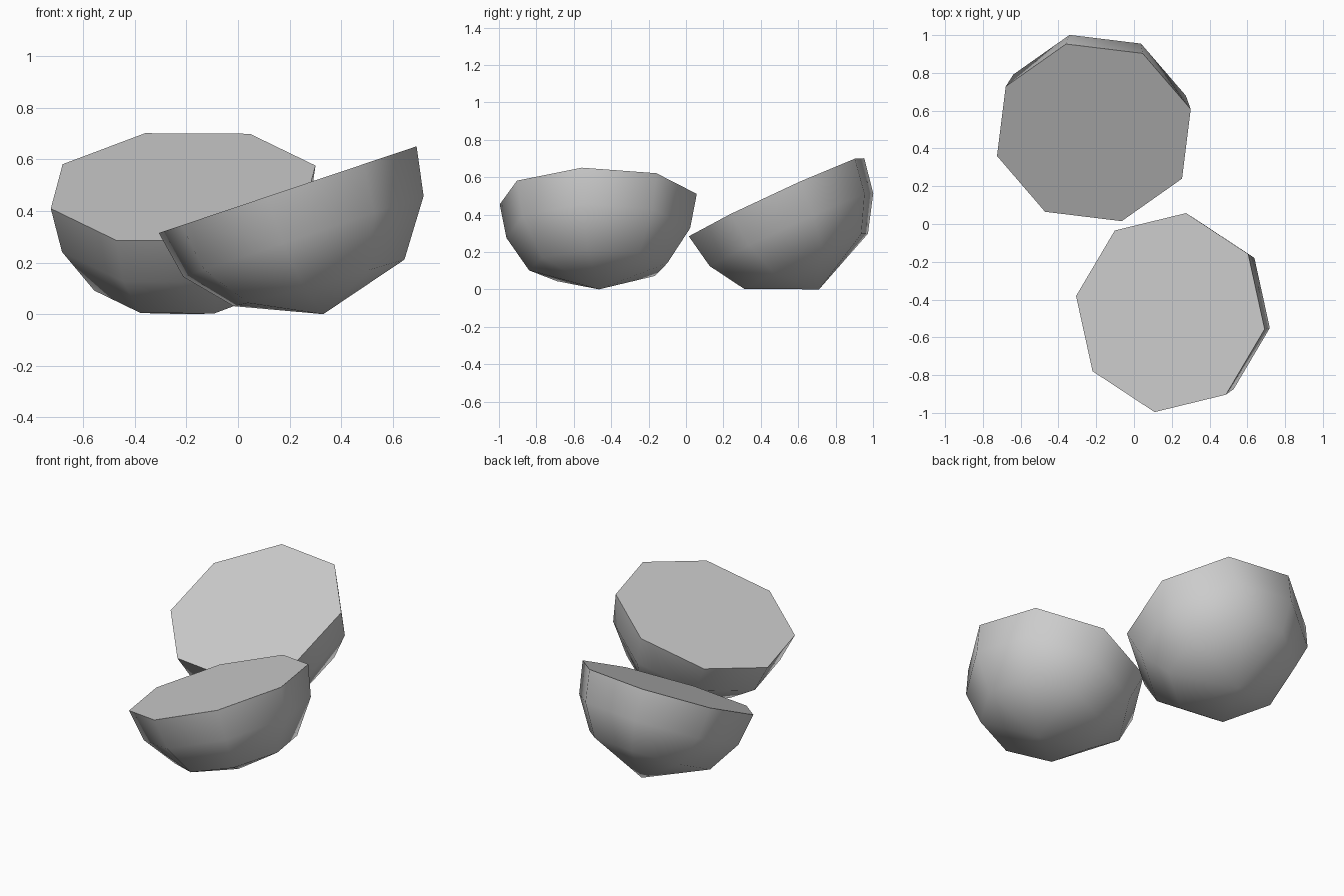
import bpy, bmesh, math
from mathutils import Matrix, Vector

SIDES = 8

cube = bpy.data.objects.get("Cube")
if cube:
    bpy.data.objects.remove(cube, do_unlink=True)

grey = bpy.data.materials.new("plain_grey")
grey.use_nodes = True
colour = (0.6, 0.6, 0.6, 1)
grey.diffuse_color = colour
grey.node_tree.nodes["Principled BSDF"].inputs["Base Color"].default_value = colour


def half_ball(name, centre, spoke, normal, low_ring, pole):
    """Solid half ball: spoke points at one rim corner, normal out of the flat cut.
    low_ring is (x radius, y radius, depth, extra depth towards the spoke)."""
    bm = bmesh.new()

    def ring(rx, ry, depth, lean=0):
        points = []
        for i in range(SIDES):
            a = math.tau * i / SIDES
            c, s = math.cos(a), math.sin(a)
            points.append(bm.verts.new((rx * c, ry * s, -depth - lean * c)))
        return points

    rings = [ring(0.534, 0.534, 0), ring(0.498, 0.498, 0.191), ring(*low_ring)]
    tip = bm.verts.new(pole)

    # Flat cut face, curved bands and closing fan
    cap = bm.faces.new(rings[0])
    for i in range(SIDES):
        j = (i + 1) % SIDES
        for upper, lower in zip(rings, rings[1:]):
            bm.faces.new((upper[i], lower[i], lower[j], upper[j]))
        bm.faces.new((rings[-1][i], tip, rings[-1][j]))
    bmesh.ops.recalc_face_normals(bm, faces=bm.faces)

    # Smooth dome, crisp rim
    for face in bm.faces:
        face.smooth = face != cap
    for edge in cap.edges:
        edge.smooth = False

    mesh = bpy.data.meshes.new(name)
    bm.to_mesh(mesh)
    bm.free()
    mesh.materials.append(grey)
    obj = bpy.data.objects.new(name, mesh)
    bpy.context.collection.objects.link(obj)

    # Tilt into place
    z = Vector(normal).normalized()
    x = Vector(spoke)
    x = (x - z * x.dot(z)).normalized()
    y = z.cross(x)
    turn = Matrix((x, y, z)).transposed().to_4x4()
    obj.matrix_world = Matrix.Translation(centre) @ turn


half_ball("back_half", (-0.2125, 0.484, 0.4925), (-0.4675, 0.245, 0.0875),
          (-0.051, -0.461, 1), (0.377, 0.377, 0.377), (0, 0, -0.543))
half_ball("front_half", (0.1925, -0.469, 0.4825), (0.4975, -0.0875, 0.1675),
          (-0.3365, 0, 1), (0.347, 0.375, 0.381, 0.02), (-0.0236, 0, -0.501))
